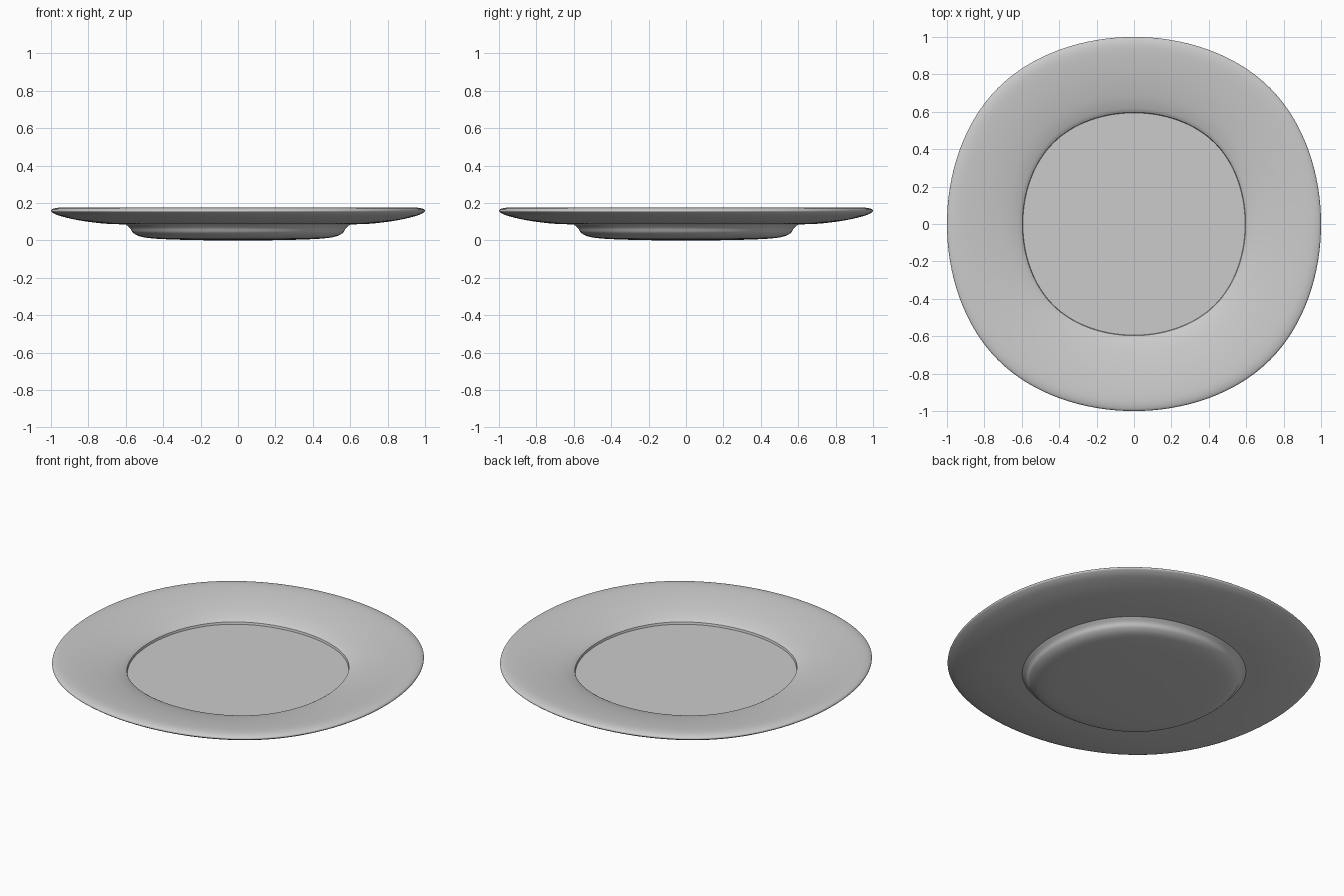
import bpy, bmesh, math
from mathutils import Vector

if "Cube" in bpy.data.objects:
    bpy.data.objects.remove(bpy.data.objects["Cube"])

STEPS = 32  # outline points per side


def outline():
    """Closed cubic B-spline of a square: the slightly squarish round of a subdivided box."""
    c = [Vector(p) for p in ((1, -1), (1, 1), (-1, 1), (-1, -1))]
    pts = []
    for i in range(4):
        a, b, d, e = (c[(i + k) % 4] for k in range(4))
        for s in range(STEPS):
            t = s / STEPS
            p = (a * (1 - t) ** 3 + b * (3 * t**3 - 6 * t * t + 4)
                 + d * (-3 * t**3 + 3 * t * t + 3 * t + 1) + e * t**3) / 6
            pts.append(p)
    m = max(p.x for p in pts)
    return [p / m for p in pts]


def smooth(points, n=5):
    """Catmull-Rom curve through profile points (radius, height)."""
    p = [Vector(q) for q in points]
    p = [2 * p[0] - p[1]] + p + [2 * p[-1] - p[-2]]
    out = []
    for i in range(1, len(p) - 2):
        a, b, c, d = p[i - 1:i + 3]
        for s in range(n):
            t = s / n
            out.append(0.5 * (2 * b + (c - a) * t + (2 * a - 5 * b + 4 * c - d) * t * t
                              + (3 * b - a - 3 * c + d) * t**3))
    return out + [p[-2]]


# foot, broad rim and sunken floor as one closed profile
foot = smooth([(0.15, 0.0), (0.3, 0.003), (0.44, 0.009), (0.52, 0.02),
               (0.56, 0.04), (0.577, 0.065), (0.6, 0.085)])
rim = smooth([(0.6, 0.085), (0.72, 0.09), (0.85, 0.107), (0.95, 0.13), (0.99, 0.147),
              (1.0, 0.158), (0.988, 0.169), (0.95, 0.175), (0.88, 0.171),
              (0.78, 0.158), (0.68, 0.138), (0.62, 0.119), (0.597, 0.107)])
floor = [Vector((0.594, 0.094)), Vector((0.3, 0.094))]
profile = foot + rim[1:] + floor

bm = bmesh.new()
shape = outline()
rings = [[bm.verts.new((p.x * q.x, p.y * q.x, q.y)) for p in shape] for q in profile]
n = len(shape)
for lo, hi in zip(rings, rings[1:]):
    for i in range(n):
        j = (i + 1) % n
        bm.faces.new((lo[i], lo[j], hi[j], hi[i]))
bm.faces.new(rings[0][::-1])
bm.faces.new(rings[-1])
bmesh.ops.recalc_face_normals(bm, faces=bm.faces)

mesh = bpy.data.meshes.new("plate")
bm.to_mesh(mesh)
bm.free()
plate = bpy.data.objects.new("plate", mesh)
bpy.context.collection.objects.link(plate)
bpy.context.view_layer.objects.active = plate
plate.select_set(True)
bpy.ops.object.shade_smooth_by_angle(angle=math.radians(30))
